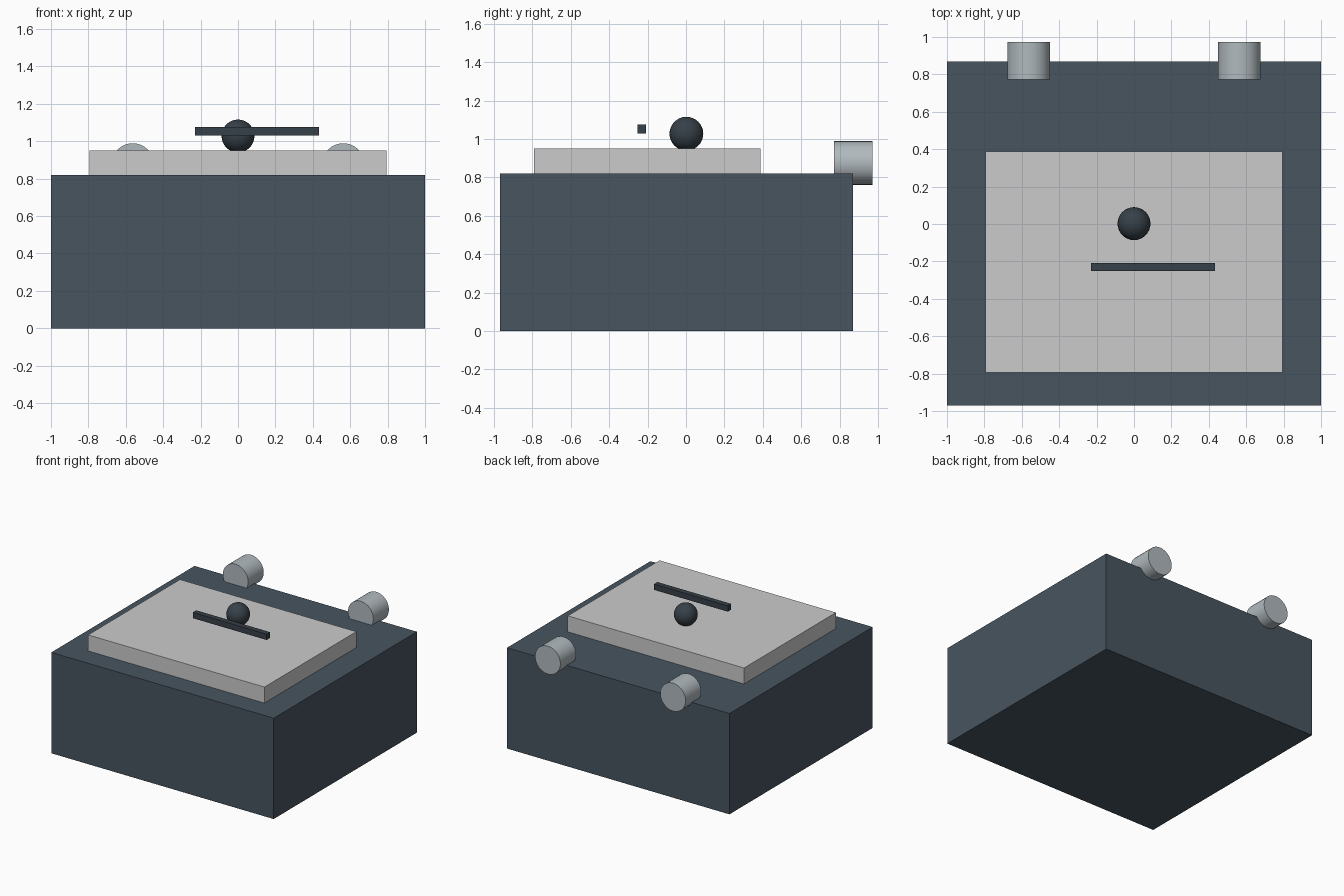
import bpy
import math

if "Cube" in bpy.data.objects:
    bpy.data.objects.remove(bpy.data.objects["Cube"])


def material(name, rgb):
    m = bpy.data.materials.new(name)
    m.diffuse_color = (*rgb, 1)
    m.use_nodes = True
    m.node_tree.nodes["Principled BSDF"].inputs["Base Color"].default_value = m.diffuse_color
    return m


body_mat = material("slate", (0.065, 0.09, 0.117))
dark_mat = material("charcoal", (0.037, 0.052, 0.065))
plate_mat = material("light_grey", (0.62, 0.64, 0.63))
metal_mat = material("metal", (0.44, 0.49, 0.52))


def finish(name, mat):
    ob = bpy.context.object
    ob.name = name
    ob.data.materials.append(mat)
    return ob


def box(name, lo, hi, mat):
    bpy.ops.mesh.primitive_cube_add(size=1, location=[(a + b) / 2 for a, b in zip(lo, hi)])
    ob = finish(name, mat)
    ob.scale = [b - a for a, b in zip(lo, hi)]
    bpy.ops.object.transform_apply(location=False, rotation=False, scale=True)
    return ob


# Main case and raised panel
box("case", (-1, -0.97, 0), (1, 0.87, 0.82), body_mat)
box("top_panel", (-0.793, -0.793, 0.82), (0.793, 0.387, 0.95), plate_mat)

# Pivot ball and pointer bar floating above the panel
bpy.ops.mesh.primitive_uv_sphere_add(segments=32, ring_count=16, radius=0.088,
                                     location=(0, 0.002, 1.028))
finish("pivot_ball", dark_mat)
bpy.ops.object.shade_smooth_by_angle()
box("pointer_bar", (-0.23, -0.252, 1.03), (0.434, -0.208, 1.077), dark_mat)

# Pair of rear connectors, running along y and overhanging the back edge
for side, sx in (("left", -1), ("right", 1)):
    bpy.ops.mesh.primitive_cylinder_add(vertices=32, radius=0.114, depth=0.2,
                                        location=(sx * 0.563, 0.872, 0.875),
                                        rotation=(math.pi / 2, 0, 0))
    finish(side + "_rear_connector", metal_mat)
    bpy.ops.object.shade_smooth_by_angle()
